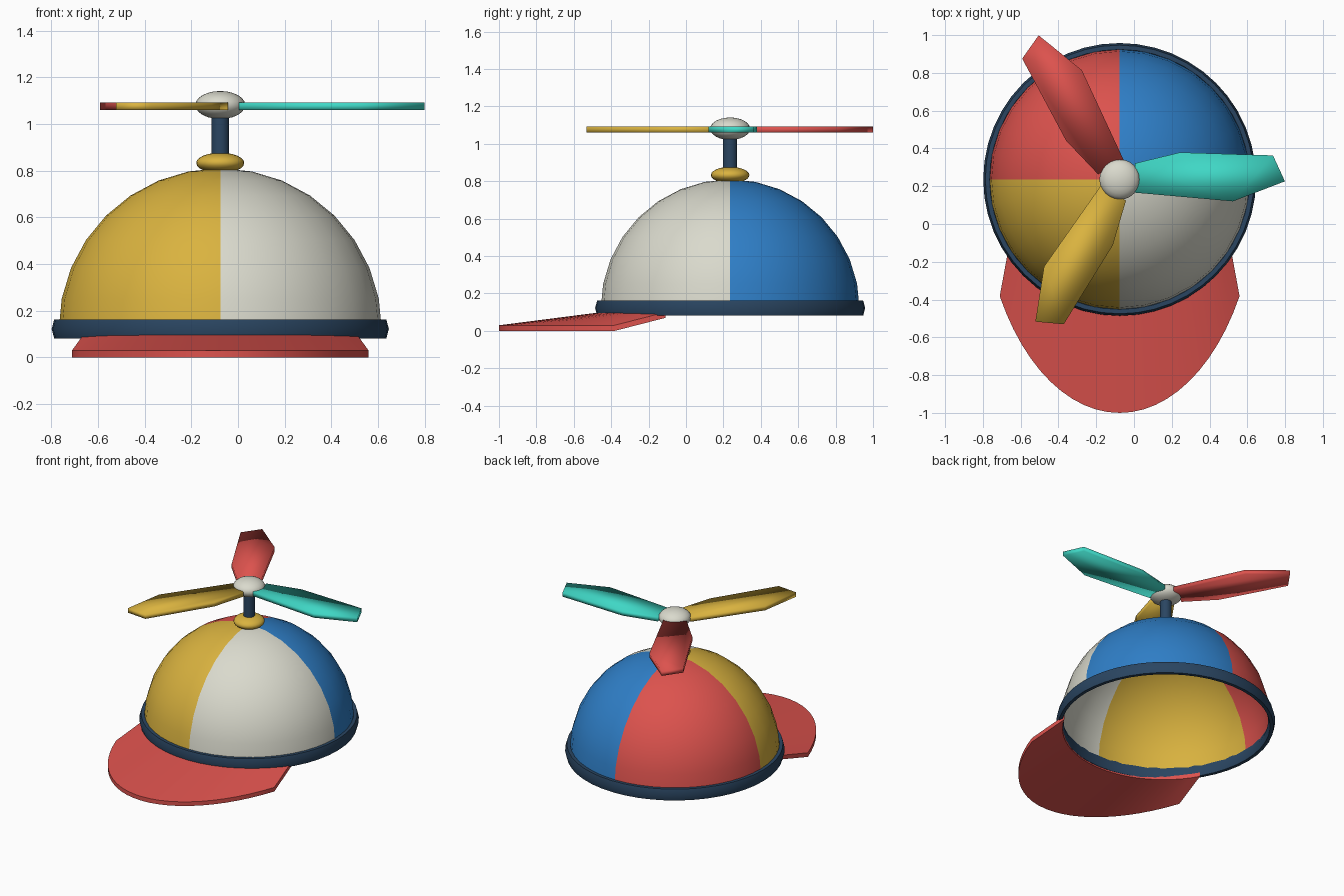
import bpy, bmesh, math

if "Cube" in bpy.data.objects:
    bpy.data.objects.remove(bpy.data.objects["Cube"])

CX, CY = -0.076, 0.236          # vertical axis of the cap


def mat(name, rgb):
    m = bpy.data.materials.new(name)
    m.diffuse_color = (*rgb, 1)
    m.use_nodes = True
    m.node_tree.nodes["Principled BSDF"].inputs["Base Color"].default_value = m.diffuse_color
    return m


RED = mat("red", (0.72, 0.085, 0.075))
GOLD = mat("gold", (0.70, 0.45, 0.05))
BLUE = mat("blue", (0.028, 0.21, 0.57))
CREAM = mat("cream", (0.70, 0.70, 0.61))
TEAL = mat("teal", (0.05, 0.68, 0.56))
NAVY = mat("navy", (0.023, 0.06, 0.12))


def finish(name, bm, mats, z=0.0, angle=40):
    bmesh.ops.recalc_face_normals(bm, faces=bm.faces)
    me = bpy.data.meshes.new(name)
    bm.to_mesh(me)
    bm.free()
    for m in mats:
        me.materials.append(m)
    ob = bpy.data.objects.new(name, me)
    ob.location = (CX, CY, z)
    bpy.context.collection.objects.link(ob)
    bpy.ops.object.select_all(action='DESELECT')
    bpy.context.view_layer.objects.active = ob
    ob.select_set(True)
    bpy.ops.object.shade_smooth_by_angle(angle=math.radians(angle))
    return ob


def ellipsoid(name, radius, half_height, z, m):
    bm = bmesh.new()
    bmesh.ops.create_uvsphere(bm, u_segments=24, v_segments=12, radius=1)
    bmesh.ops.scale(bm, vec=(radius, radius, half_height), verts=bm.verts)
    finish(name, bm, [m], z)


# Dome: open half sphere, one colour per quadrant
bm = bmesh.new()
bmesh.ops.create_uvsphere(bm, u_segments=32, v_segments=16, radius=0.692)
bmesh.ops.delete(bm, geom=[v for v in bm.verts if v.co.z < -0.001], context='VERTS')
for f in bm.faces:
    c = f.calc_center_median()
    f.material_index = (1 if c.x > 0 else 0) + (2 if c.y > 0 else 0)
dome = finish("dome", bm, [GOLD, CREAM, RED, BLUE], 0.118)

# Band: six-sided ring around the dome's rim
profile = [(0.722, 0.0), (0.711, 0.041), (0.688, 0.041),
           (0.675, 0.0), (0.688, -0.041), (0.711, -0.041)]
bm = bmesh.new()
N = 48
rings = []
for i in range(N):
    a = 2 * math.pi * i / N
    rings.append([bm.verts.new((r * math.cos(a), r * math.sin(a), z)) for r, z in profile])
for i in range(N):
    p, q = rings[i], rings[(i + 1) % N]
    for j in range(6):
        k = (j + 1) % 6
        bm.faces.new((p[j], q[j], q[k], p[k]))
finish("band", bm, [NAVY], 0.122, 60)

# Visor: sloping plate between the rim circle and a longer front ellipse
bm = bmesh.new()
N, T = 24, 0.03
rows = []
for i in range(N + 1):
    a = math.radians(-60 + 120 * i / N)
    s, c = math.sin(a), math.cos(a)
    inner = (0.675 * s, -0.69 * c, 0.07)
    outer = (0.733 * s, -1.236 * c, 0.0)
    rows.append([bm.verts.new((x, y, z + t)) for (x, y, z), t in
                 ((inner, 0), (outer, 0), (outer, T), (inner, T))])
for p, q in zip(rows, rows[1:]):
    for j in range(4):
        k = (j + 1) % 4
        bm.faces.new((p[j], q[j], q[k], p[k]))
bm.faces.new(rows[0])
bm.faces.new(rows[-1])
finish("visor", bm, [RED])

# Button, stem and hub on the axis
ellipsoid("top_button", 0.103, 0.044, 0.833, GOLD)
bm = bmesh.new()
bmesh.ops.create_cone(bm, cap_ends=True, segments=16, radius1=0.038, radius2=0.038, depth=0.22)
finish("stem", bm, [NAVY], 0.95)
ellipsoid("hub", 0.107, 0.06, 1.081, CREAM)

# Propeller blades: the same plate turned in thirds
outline = [(0.08, -0.07), (0.60, -0.116), (0.875, -0.01),
           (0.812, 0.127), (0.32, 0.143), (0.08, 0.085)]
for i, (colour, m) in enumerate((("teal", TEAL), ("red", RED), ("gold", GOLD))):
    bm = bmesh.new()
    low = [bm.verts.new((x, y, -0.016)) for x, y in outline]
    high = [bm.verts.new((x, y, 0.016)) for x, y in outline]
    bm.faces.new(low[::-1])
    bm.faces.new(high)
    for j in range(6):
        k = (j + 1) % 6
        bm.faces.new((low[j], low[k], high[k], high[j]))
    blade = finish(colour + "_blade", bm, [m], 1.076, 180)
    blade.rotation_euler.z = math.radians(120 * i)
